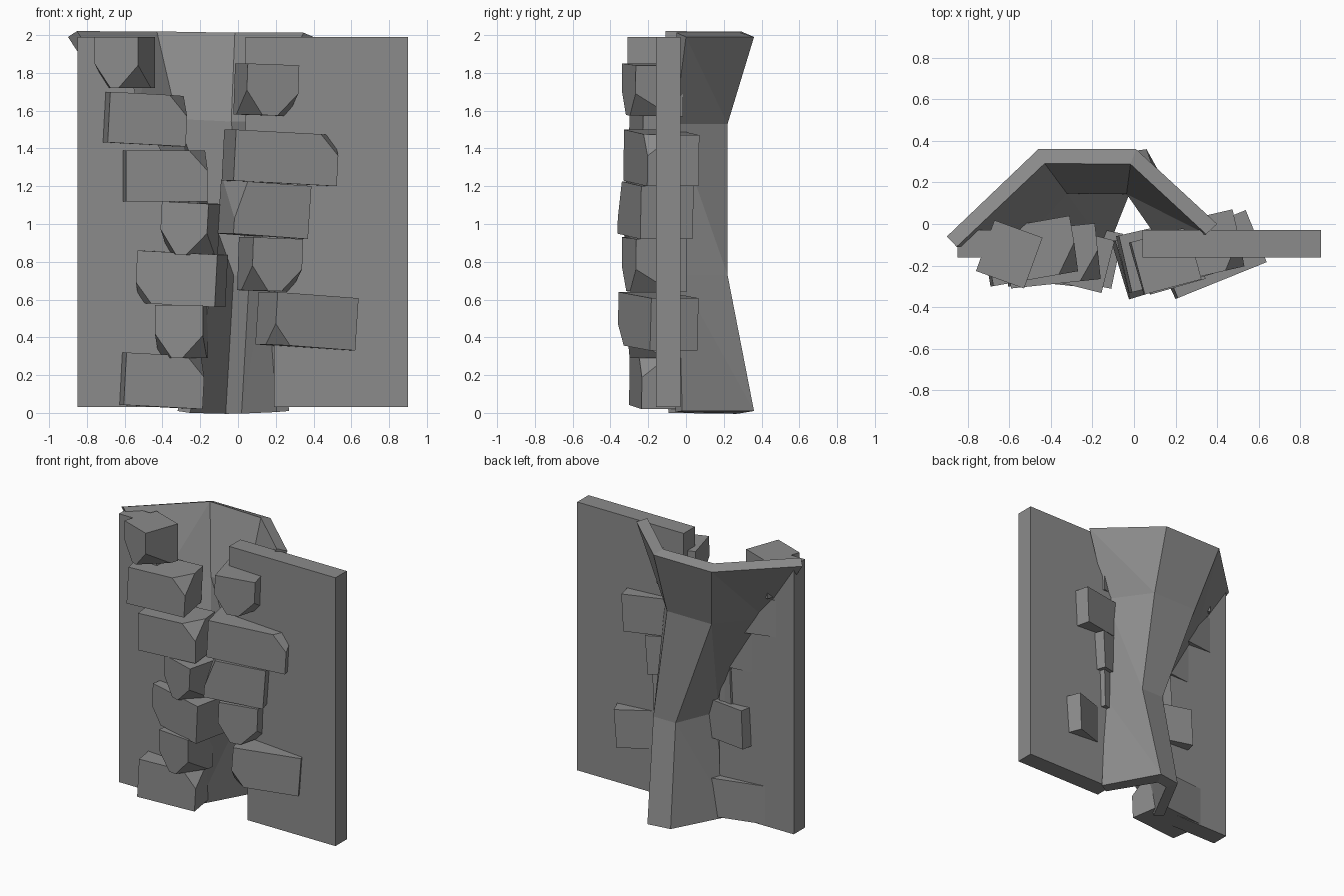
import bpy, bmesh, math
from mathutils import Vector, Matrix

cube = bpy.data.objects.get("Cube")
if cube:
    bpy.data.objects.remove(cube, do_unlink=True)

# Single stone colour
grey = bpy.data.materials.new("stone_grey")
grey.use_nodes = True
colour = (0.26, 0.26, 0.26, 1)
grey.diffuse_color = colour
grey.node_tree.nodes["Principled BSDF"].inputs["Base Color"].default_value = colour


def finish(name, bm):
    bmesh.ops.recalc_face_normals(bm, faces=bm.faces[:])
    mesh = bpy.data.meshes.new(name)
    bm.to_mesh(mesh)
    bm.free()
    mesh.materials.append(grey)
    obj = bpy.data.objects.new(name, mesh)
    bpy.context.collection.objects.link(obj)
    return obj


# Wall panels: outer side straight, inner side broken, extruded in depth
def panel(name, outline, front=-0.16, back=-0.03):
    bm = bmesh.new()
    face = bm.faces.new([bm.verts.new((x, front, z)) for x, z in outline])
    moved = bmesh.ops.extrude_face_region(bm, geom=[face])["geom"]
    verts = [g for g in moved if isinstance(g, bmesh.types.BMVert)]
    bmesh.ops.translate(bm, verts=verts, vec=(0, back - front, 0))
    return finish(name, bm)


panel("left_hand_wall", [(-0.85, 0.03), (-0.25, 0.03), (-0.25, 0.9), (-0.36, 1.3),
                         (-0.52, 1.6), (-0.62, 1.99), (-0.85, 1.99)])
panel("right_hand_wall", [(0.9, 0.03), (0.9, 1.99), (0.04, 1.99), (0.04, 1.5),
                          (0.1, 1.2), (0.12, 0.9), (0.19, 0.6), (0.19, 0.03)])

# Recess shell: four cross-sections, pinched in the middle
rings = [
    (0.01, [(-0.32, -0.06), (-0.11, 0.335), (0.06, 0.36), (0.27, -0.02)]),
    (0.73, [(-0.20, -0.09), (-0.07, 0.22), (0.11, 0.22), (0.22, -0.04)]),
    (1.53, [(-0.60, -0.06), (-0.36, 0.22), (0.00, 0.22), (0.20, -0.06)]),
    (1.99, [(-0.90, -0.06), (-0.46, 0.36), (0.01, 0.36), (0.40, 0.0)]),
]
bm = bmesh.new()
rows = [[bm.verts.new((x, y, z)) for x, y in pts] for z, pts in rings]
for low, high in zip(rows, rows[1:]):
    for i in range(3):
        quad = [low[i], high[i], high[i + 1], low[i + 1]]
        # Side panels fold along a diagonal
        if i == 1:
            bm.faces.new(quad)
        else:
            bm.faces.new(quad[:3])
            bm.faces.new([quad[0], quad[2], quad[3]])
shell = finish("recess_shell", bm)
# Keep the middle strip facing backwards so the thickness goes inward
if shell.data.polygons[2].normal.y < 0:
    shell.data.flip_normals()
thick = shell.modifiers.new("thickness", "SOLIDIFY")
thick.thickness = 0.075
thick.offset = -1
thick.use_even_offset = True


# Stone block fitted to its width and height, with its front corners cut away
def stone(name, x0, x1, z0, z1, front, depth, yaw, tilt, cuts):
    a = math.radians(yaw)
    s, c = abs(math.sin(a)), math.cos(a)
    width = (x1 - x0 - depth * s) / c
    height = (z1 - z0) - width * abs(math.sin(math.radians(tilt)))
    bm = bmesh.new()
    bmesh.ops.create_cube(bm, size=1)
    bmesh.ops.scale(bm, vec=(width, depth, height), verts=bm.verts[:])
    for sx, sz, ax, ay, az in cuts:
        corner = Vector((sx * width / 2, -depth / 2, sz * height / 2))
        bmesh.ops.bisect_plane(
            bm, geom=bm.verts[:] + bm.edges[:] + bm.faces[:],
            plane_co=corner - Vector((sx * ax, 0, 0)),
            plane_no=Vector((sx / ax, -1 / ay, sz / az)).normalized(), clear_outer=True)
        bmesh.ops.holes_fill(bm, edges=[e for e in bm.edges if e.is_boundary])
    turn = Matrix.Rotation(a, 4, 'Z') @ Matrix.Rotation(math.radians(tilt), 4, 'Y')
    place = Vector(((x0 + x1) / 2, front + (width * s + depth * c) / 2, (z0 + z1) / 2))
    bm.transform(Matrix.Translation(place) @ turn)
    finish(name, bm)


# Corner cut styles: side, up or down, then reach along x, y and z
top_right = [(1, 1, 0.1, 0.14, 0.11)]
low_left = [(-1, -1, 0.09, 0.12, 0.11)]
round_foot = [(-1, -1, 0.09, 0.2, 0.13), (1, -1, 0.11, 0.2, 0.12)]
top_left = [(-1, 1, 0.06, 0.25, 0.2)]

# Stones on the left edge of the opening, top to bottom
stone("left_stone_1", -0.76, -0.44, 1.72, 1.99, -0.31, 0.26, -20, 0, round_foot)
stone("left_stone_2", -0.73, -0.27, 1.41, 1.70, -0.30, 0.27, 10, 3, top_right)
stone("left_stone_3", -0.62, -0.16, 1.12, 1.39, -0.31, 0.27, 6, 0, top_right)
stone("left_stone_4", -0.41, -0.10, 0.83, 1.12, -0.33, 0.26, -14, 3, round_foot)
stone("left_stone_5", -0.54, -0.06, 0.56, 0.86, -0.31, 0.27, -12, 3, low_left)
stone("left_stone_6", -0.44, -0.16, 0.29, 0.57, -0.31, 0.25, -6, 0, round_foot)
stone("left_stone_7", -0.64, -0.18, 0.02, 0.32, -0.30, 0.27, 9, 3, top_right)

# Stones on the right edge of the opening, top to bottom
stone("right_stone_1", -0.02, 0.32, 1.57, 1.85, -0.34, 0.26, 15, 2, round_foot)
stone("right_stone_2", -0.08, 0.53, 1.20, 1.50, -0.33, 0.28, 13, 3, top_right)
stone("right_stone_3", -0.10, 0.38, 0.92, 1.23, -0.36, 0.29, 17, 4, top_left)
stone("right_stone_4", 0.00, 0.34, 0.64, 0.93, -0.34, 0.28, 16, 2, round_foot)
stone("right_stone_5", 0.10, 0.63, 0.33, 0.64, -0.36, 0.27, 22, 4, low_left)
